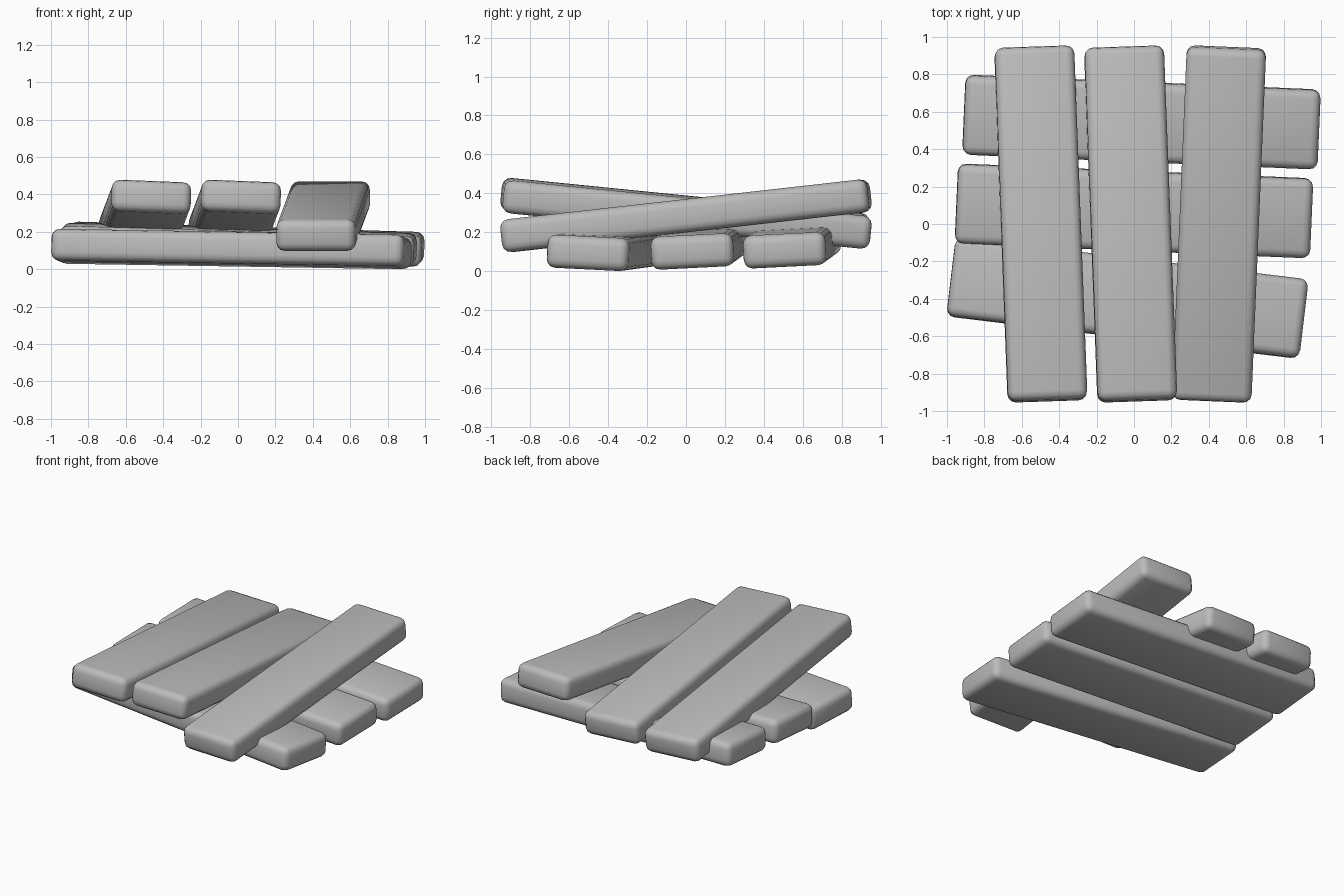
import bpy
from mathutils import Euler, Vector

cube = bpy.data.objects.get("Cube")
if cube:
    bpy.data.objects.remove(cube, do_unlink=True)

# Single plain grey material
grey = bpy.data.materials.new("plain_grey")
grey.use_nodes = True
colour = (0.5, 0.5, 0.5, 1)
grey.diffuse_color = colour
grey.node_tree.nodes["Principled BSDF"].inputs["Base Color"].default_value = colour

LENGTH, WIDTH, THICK = 1.9, 0.425, 0.17


def plank(name, size, centre, rotation):
    """A board with softly rounded edges, tilted and turned in place."""
    bpy.ops.mesh.primitive_cube_add(size=1)
    ob = bpy.context.object
    ob.name = name
    for v in ob.data.vertices:
        v.co = v.co * Vector(size)
    ob.location = centre
    ob.rotation_euler = Euler(rotation)
    ob.data.materials.append(grey)
    bevel = ob.modifiers.new("soft_edges", "BEVEL")
    bevel.width = 0.045
    bevel.segments = 3
    bevel.limit_method = 'NONE'
    ob.data.polygons.foreach_set("use_smooth", [True] * len(ob.data.polygons))
    return ob


# Lower layer, lying across the model
across = (LENGTH, WIDTH, THICK)
plank("lower_plank_front", across, (-0.035, -0.395, 0.108), (-0.05, 0.016, -0.12))
plank("lower_plank_middle", across, (0, 0.07, 0.128), (0.05, 0.03, -0.042))
plank("lower_plank_back", across, (0.04, 0.545, 0.134), (0.05, 0.03, -0.042))

# Upper layer, running front to back and leaning on the lower one
along = (WIDTH, LENGTH, THICK)
plank("upper_plank_right", along, (-0.498, 0, 0.297), (-0.1, 0.04, 0.034))
plank("upper_plank_middle", along, (-0.018, 0, 0.297), (-0.1, 0.04, 0.034))
plank("upper_plank_left", along, (0.455, 0, 0.284), (0.112, 0, -0.042))
